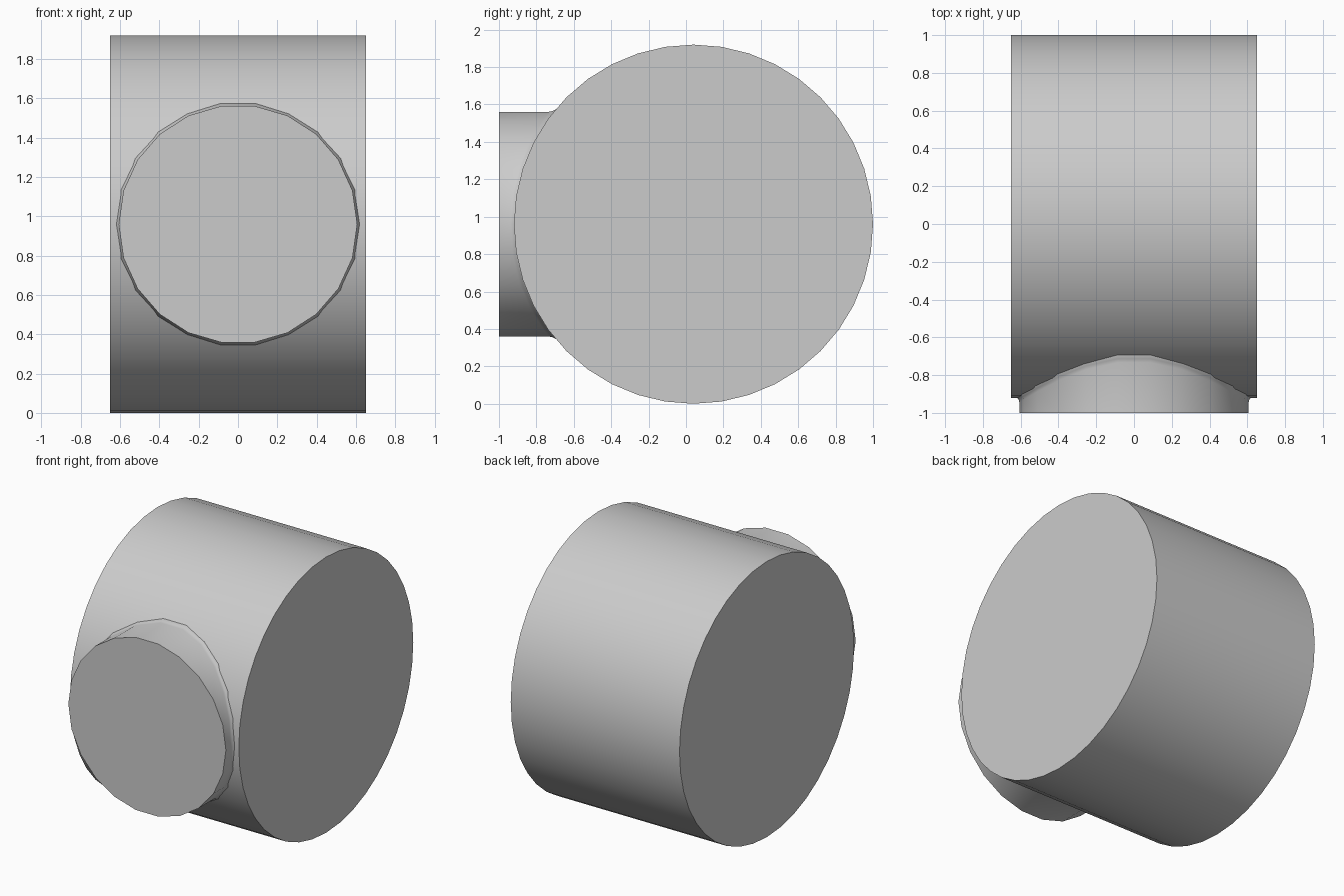
import bpy
import bmesh
from math import sin, cos, pi, sqrt, radians

old = bpy.data.objects.get("Cube")
if old:
    bpy.data.objects.remove(old, do_unlink=True)

DRUM_R, DRUM_Y, HALF_W = 0.96, 0.04, 0.65
STUB_R, STUB_SIDES = 0.607, 22

grey = bpy.data.materials.new("light_grey")
grey.use_nodes = True
grey.diffuse_color = (0.6, 0.6, 0.6, 1)
grey.node_tree.nodes["Principled BSDF"].inputs["Base Color"].default_value = (0.6, 0.6, 0.6, 1)


def finish(obj, name):
    obj.name = name
    obj.data.materials.append(grey)
    bpy.ops.object.select_all(action="DESELECT")
    obj.select_set(True)
    bpy.context.view_layer.objects.active = obj
    bpy.ops.object.shade_smooth_by_angle(angle=radians(40))


def drum_front(z):
    """Depth of the drum's front surface at a height above its axis."""
    return DRUM_Y - sqrt((DRUM_R - 0.003) ** 2 - z ** 2)


# Main drum, lying across x
bpy.ops.mesh.primitive_cylinder_add(vertices=40, radius=DRUM_R, depth=2 * HALF_W,
                                    location=(0, DRUM_Y, DRUM_R), rotation=(0, pi / 2, 0))
finish(bpy.context.object, "drum")

# Front stub: rings lofted from the flat end, flaring into the drum
bm = bmesh.new()


def ring(radius, depth):
    verts = []
    for i in range(STUB_SIDES):
        a = 2 * pi * i / STUB_SIDES
        z = radius * sin(a)
        verts.append(bm.verts.new((radius * cos(a), depth(z), DRUM_R + z)))
    return verts


rings = [ring(STUB_R, lambda z: -1.0)]
for flare, lift in ((0, 0.028), (0.004, 0.012), (0.014, 0.0)):
    rings.append(ring(STUB_R + flare, lambda z: drum_front(z) - lift))
rings.append(ring(STUB_R, lambda z: -0.5))  # hidden root inside the drum

for a, b in zip(rings, rings[1:]):
    for i in range(STUB_SIDES):
        j = (i + 1) % STUB_SIDES
        bm.faces.new((a[i], a[j], b[j], b[i]))
bm.faces.new(rings[0])
bm.faces.new(rings[-1])
bmesh.ops.recalc_face_normals(bm, faces=bm.faces)

mesh = bpy.data.meshes.new("front_stub")
bm.to_mesh(mesh)
bm.free()
stub = bpy.data.objects.new("front_stub", mesh)
bpy.context.collection.objects.link(stub)
finish(stub, "front_stub")
